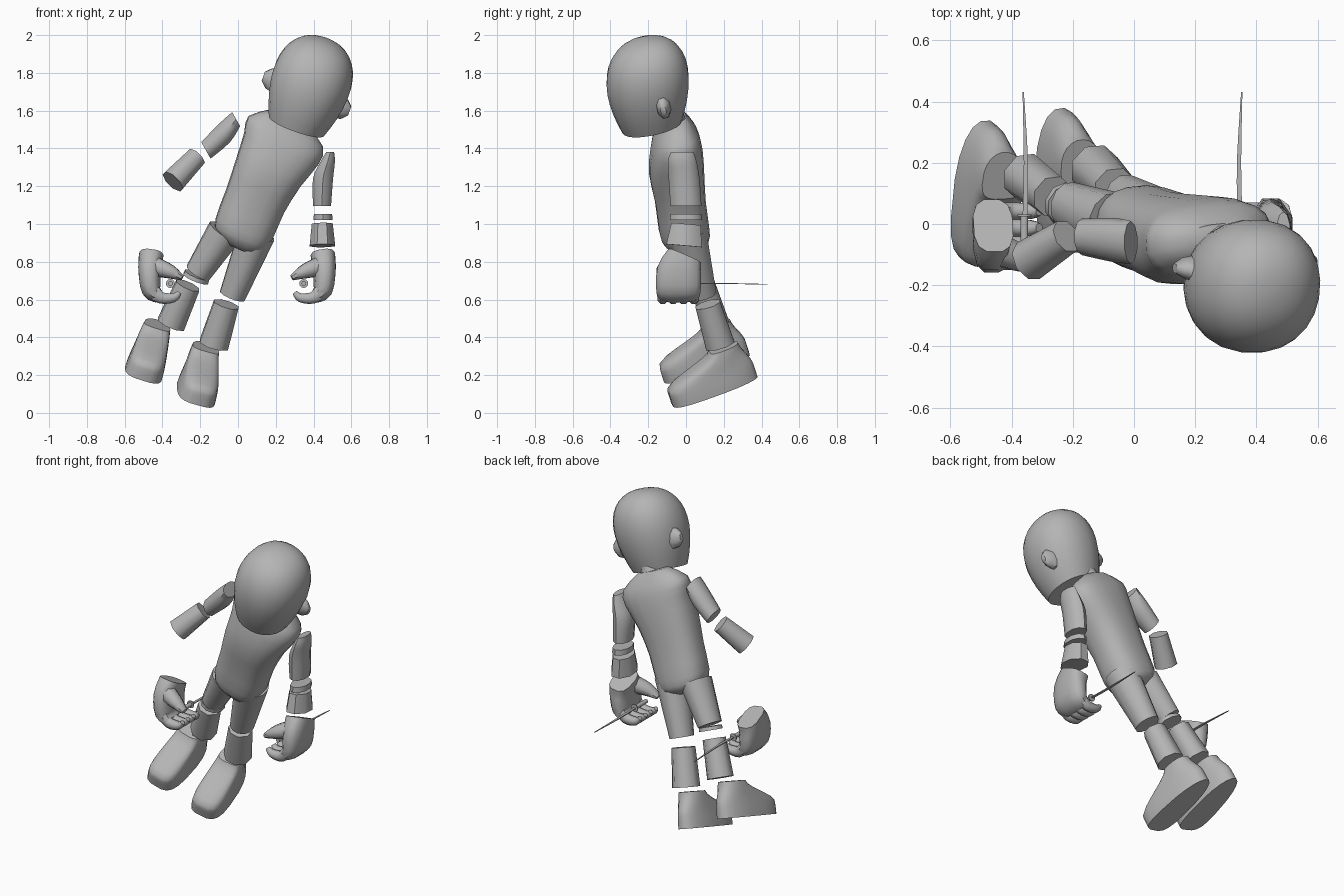
import bpy
import bmesh
from math import cos, sin, pi, copysign, radians
from mathutils import Vector

default_cube = bpy.data.objects.get("Cube")
if default_cube:
    bpy.data.objects.remove(default_cube)

# Single clay grey
grey = bpy.data.materials.new("clay_grey")
grey.use_nodes = True
tone = (.46, .46, .46, 1)
grey.diffuse_color = tone
grey.node_tree.nodes["Principled BSDF"].inputs["Base Color"].default_value = tone

ACROSS, DEPTH, UP = Vector((1, 0, 0)), Vector((0, 1, 0)), Vector((0, 0, 1))


def ring(centre, half_width, half_depth):
    return Vector((*centre, half_width, half_depth))


def refine(rings, steps):
    """Add smoothly interpolated rings between the given ones."""
    result = []
    padded = [rings[0], *rings, rings[-1]]
    for before, start, end, after in zip(padded, padded[1:], padded[2:], padded[3:]):
        linear = end - before
        square = before * 2 - start * 5 + end * 4 - after
        cube = (start - end) * 3 + after - before
        for step in range(steps):
            t = step / steps
            result.append(start + (linear + (square + cube * t) * t) * t / 2)
    return result + [rings[-1]]


def loft(name, rings, side=ACROSS, axis=None, sides=10, power=2, back_power=None, taper=0,
         steps=1, bend=False):
    """Skin superelliptic rings and cap both ends."""
    rings = refine(rings, steps)
    centres = [section.xyz for section in rings]
    bm = bmesh.new()
    loops = []
    for index, section in enumerate(rings):
        along = axis or centres[-1] - centres[0]
        if bend:
            along = centres[min(index + 1, len(centres) - 1)] - centres[max(index - 1, 0)]
        along = along.normalized()
        across = (side - along * side.dot(along)).normalized()
        deep = along.cross(across)
        loop = []
        for corner in range(sides):
            angle = 2 * pi * (corner + .5) / sides
            shape = back_power if back_power and angle < pi else power
            u, v = (copysign(abs(f) ** (2 / shape), f) for f in (cos(angle), sin(angle)))
            offset = across * (section[3] * u * (1 - taper * v)) + deep * (section[4] * v)
            loop.append(bm.verts.new(centres[index] + offset))
        loops.append(loop)
    for low, high in zip(loops, loops[1:]):
        for corner in range(sides):
            after = (corner + 1) % sides
            bm.faces.new((low[corner], low[after], high[after], high[corner]))
    bm.faces.new(reversed(loops[0]))
    bm.faces.new(loops[-1])
    bmesh.ops.recalc_face_normals(bm, faces=bm.faces)
    mesh = bpy.data.meshes.new(name)
    bm.to_mesh(mesh)
    bm.free()
    mesh.materials.append(grey)
    part = bpy.data.objects.new(name, mesh)
    bpy.context.collection.objects.link(part)
    bpy.ops.object.select_all(action="DESELECT")
    part.select_set(True)
    bpy.context.view_layer.objects.active = part
    bpy.ops.object.shade_smooth_by_angle(angle=radians(48))


def limb(name, low, high, low_radius, high_radius, flatten=1, **options):
    """Straight tapered segment; flatten scales its depth."""
    loft(name, [ring(low, low_radius, low_radius * flatten),
                ring(high, high_radius, high_radius * flatten)], **options)


# Head: tapered jaw below, rounded dome above, leaning and nodding
head_up = Vector((.33, -.2, .92)).normalized()
head_side = Vector((.94, 0, -.33)).normalized()
jaw, crown = Vector((.31, -.18, 1.52)), Vector((.465, -.225, 1.98))
head_rings = []
HEAD_STEPS = 14
for step in range(HEAD_STEPS):
    height = sin(pi / 2 * step / (HEAD_STEPS - 1))
    swell = 2 * height - 1
    dome = max(1 - abs(swell) ** 2.3, .001) ** (1 / 2.3)
    radius = .213 * (dome if swell > 0 else 1 - .27 * abs(swell) ** 1.7)
    head_rings.append(ring(jaw.lerp(crown, height), radius, radius * 1.04))
loft("head", head_rings, head_side, head_up, sides=24, power=2.15)
limb("neck", (.25, -.04, 1.48), (.32, -.08, 1.6), .065, .06, sides=12)

# Ears: blunt flat cones pointing outward
for name, root, way in (("right_ear", (.195, -.145, 1.76), -1), ("left_ear", (.53, -.12, 1.62), 1)):
    outward = head_side * way
    ear_rings = [ring(Vector(root) + outward * reach, .04 * fade, .068 * fade)
                 for reach, fade in ((0, 1), (.035, .85), (.065, .4))]
    loft(name, ear_rings, head_up.cross(head_side), outward, sides=8)

# Torso from crotch to neck base
loft("torso", [ring((.01, 0, .87), .08, .075), ring((.01, 0, .91), .135, .12),
               ring((.03, -.01, .97), .16, .133), ring((.09, -.03, 1.12), .165, .133),
               ring((.16, -.05, 1.27), .185, .145), ring((.23, -.05, 1.4), .214, .135),
               ring((.253, -.05, 1.49), .215, .108), ring((.27, -.05, 1.57), .1, .05)],
     Vector((.91, .1, -.4)), Vector((.38, -.08, .92)), sides=20, power=2.5, steps=2)

# Legs in separate segments
limb("left_thigh", (-.03, .085, .62), (.1, 0, .95), .071, .1, 1.12, sides=12)
limb("right_thigh", (-.213, .06, .74), (-.07, 0, .96), .071, .095, 1.12, sides=12)
limb("right_knee", (-.224, .065, .71), (-.216, .06, .73), .073, .071)
limb("left_shin", (-.128, .18, .36), (-.062, .115, .575), .084, .072, sides=8)
limb("right_shin", (-.355, .155, .47), (-.265, .09, .675), .08, .07, sides=8)

# Feet: broad square toes, rounded heel, instep rising to a flat ankle
foot_up = Vector((.3, -.29, .91)).normalized()
level_side = Vector((.95, 0, -.313))
for name, toe, yaw in (("left_foot", (-.215, -.06, .045), .16), ("right_foot", (-.505, -.105, .175), .05)):
    foot_side = (level_side + foot_up.cross(level_side) * yaw).normalized()
    backward = foot_up.cross(foot_side)
    foot_rings = []
    for step in range(11):
        rise = step / 10
        climb = max(rise - .35, 0) / .65
        instep = climb * climb * (3 - 2 * climb)
        centre = Vector(toe) + foot_up * (.215 * rise) + backward * (.225 + .115 * instep)
        foot_rings.append(ring(centre, .1 - .03 * rise ** 1.5, .24 - .16 * instep))
    loft(name, foot_rings, foot_side, foot_up, sides=20, power=3.4, back_power=2.2, taper=.12)

# Arms in separate segments
loft("right_upper_arm", [ring((-.17, -.042, 1.39), .053, .06), ring((-.07, -.052, 1.483), .06, .072),
                         ring((-.01, -.06, 1.555), .045, .07)],
     UP, Vector((.8, 0, .45)), steps=3)
limb("right_forearm", (-.345, -.12, 1.225), (-.22, -.04, 1.355), .07, .058, side=DEPTH, sides=8)
loft("left_upper_arm", [ring((.445, 0, 1.095), .05, .082), ring((.45, -.01, 1.24), .056, .082),
                        ring((.475, -.02, 1.33), .04, .076), ring((.488, -.02, 1.38), .022, .06)],
     axis=UP, steps=3)
limb("left_elbow", (.45, 0, 1.02), (.45, 0, 1.053), .053, .051, 1.6)
limb("left_forearm", (.447, -.01, .885), (.446, 0, 1), .073, .06, 1.4, sides=8)

# Hands curled round thin blades, mirrored left to right
for label, sign in (("left", 1), ("right", -1)):
    def place(x, y, z, half_width, half_depth):
        return ring((x * sign + .005 * (sign - 1), y, z), half_width, half_depth)

    loft(label + "_palm", [place(.45, -.005, .83, .095, .066), place(.458, -.035, .75, .12, .06),
                           place(.448, -.04, .65, .12, .053), place(.405, -.04, .612, .105, .033)],
         DEPTH, power=2.8, sides=12, bend=True, steps=3)
    for finger in range(4):
        y = .042 - finger * .055
        loft(label + "_finger_" + "abcd"[finger],
             [place(.445, y, .655, .03, .038), place(.4, y, .61, .03, .034),
              place(.33, y, .61, .028, .026), place(.3, y, .638, .016, .014)],
             DEPTH, sides=8, bend=True, steps=3)
    loft(label + "_thumb", [place(.43, -.085, .775, .055, .055), place(.35, -.115, .748, .045, .04),
                            place(.285, -.125, .715, .024, .016)], DEPTH, sides=8, bend=True, steps=3)

    # Round grip, small guard and flat tapering blade
    for part, near, far, radius in (("_grip", -.09, .025, .013), ("_guard", .024, .031, .024)):
        loft(label + part, [place(.348, y, .685, radius, radius) for y in (near, far)])
    loft(label + "_blade", [place(.346, .03, .685, .011, .004), place(.343, .2, .685, .01, .004),
                            place(.352, .432, .681, .003, .002)], axis=DEPTH, sides=4, steps=3)
